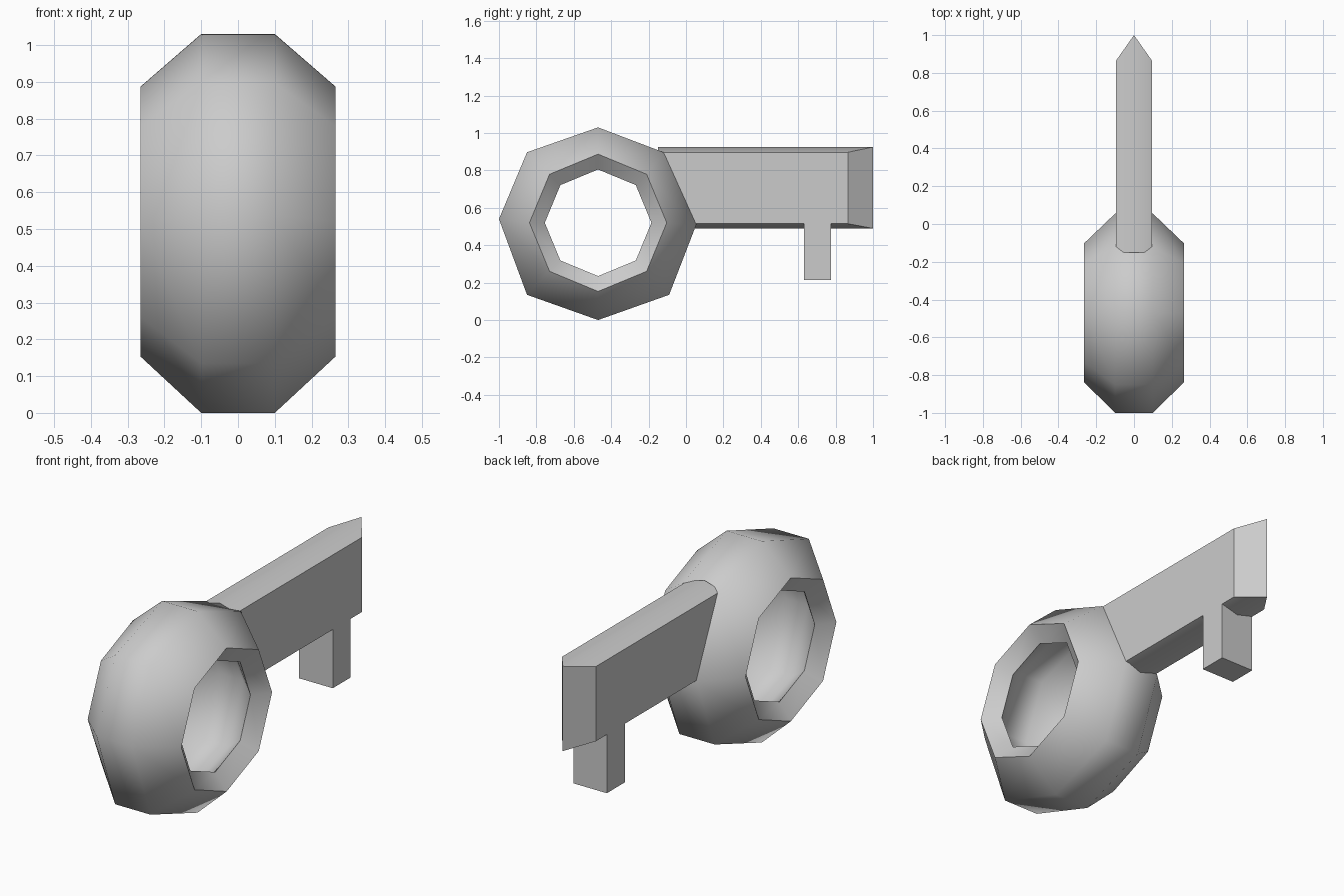
import bpy, bmesh, math

if "Cube" in bpy.data.objects:
    bpy.data.objects.remove(bpy.data.objects["Cube"])

CY, CZ = -0.47, 0.52   # centre of the ring in y, z


def finish(name, bm, angle):
    bmesh.ops.recalc_face_normals(bm, faces=bm.faces)
    mesh = bpy.data.meshes.new(name)
    bm.to_mesh(mesh)
    bm.free()
    ob = bpy.data.objects.new(name, mesh)
    bpy.context.collection.objects.link(ob)
    bpy.ops.object.select_all(action='DESELECT')
    ob.select_set(True)
    bpy.context.view_layer.objects.active = ob
    bpy.ops.object.shade_smooth_by_angle(angle=math.radians(angle))
    return ob


def octagon(r):
    return [(CY + r * math.cos(k * math.pi / 4), CZ + r * math.sin(k * math.pi / 4))
            for k in range(8)]


def bridge(bm, a, b):
    n = len(a)
    for k in range(n):
        bm.faces.new((a[k], a[(k + 1) % n], b[(k + 1) % n], b[k]))


# Ring handle: a thick octagonal shell, bulged outwards and hollow inside
outer = [(0.055, 0.51), (-0.12, 0.897), (-0.47, 1.03), (-0.85, 0.897),
         (-1.0, 0.54), (-0.85, 0.135), (-0.47, 0.0), (-0.09, 0.135)]
inner = [(CY + (y - CY) * 0.79, CZ + (z - CZ) * 0.79) for y, z in outer]
side, lip = octagon(0.367), octagon(0.285)
bm = bmesh.new()
profile = [(-0.1, outer), (0.1, outer), (0.265, side), (0.2, lip),
           (0.065, inner), (-0.065, inner), (-0.2, lip), (-0.265, side)]
loops = [[bm.verts.new((x, y, z)) for y, z in pts] for x, pts in profile]
for i in range(len(loops)):
    bridge(bm, loops[i], loops[(i + 1) % len(loops)])
finish("ring_handle", bm, 44)

# Shaft: six-sided bar with a low ridge above and below and a wedge tip
bm = bmesh.new()
W = 0.095
section = [(W, 0.515), (W, 0.897), (0, 0.925), (-W, 0.897), (-W, 0.515), (0, 0.49)]
start = [bm.verts.new((x, -0.15 if z > 0.7 else 0.02, z)) for x, z in section]
end = [bm.verts.new((x, 0.865 if x else 1.0, z)) for x, z in section]
bridge(bm, start, end)
bm.faces.new(start)
bm.faces.new((end[0], end[1], end[2], end[5]))
bm.faces.new((end[2], end[3], end[4], end[5]))
finish("shaft", bm, 35)

# Bit: single tooth hanging below the shaft
bm = bmesh.new()
bmesh.ops.create_cube(bm, size=1)
bmesh.ops.scale(bm, vec=(2 * W, 0.145, 0.315), verts=bm.verts)
bmesh.ops.translate(bm, vec=(0, 0.703, 0.3725), verts=bm.verts)
finish("bit", bm, 30)
